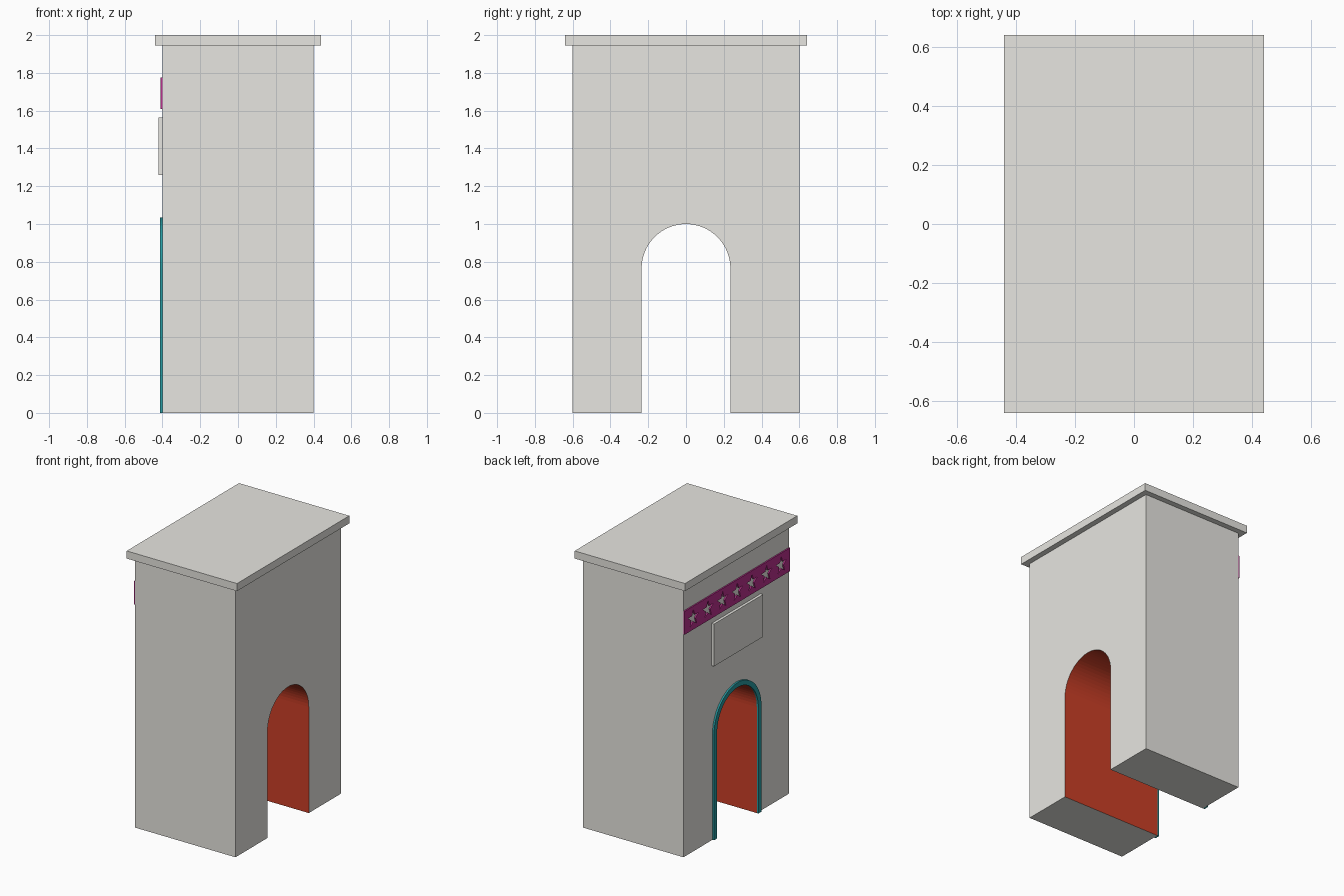
import bpy, bmesh
from math import sin, cos, pi

if "Cube" in bpy.data.objects:
    bpy.data.objects.remove(bpy.data.objects["Cube"])


def material(name, rgb):
    m = bpy.data.materials.new(name)
    m.diffuse_color = (*rgb, 1)
    m.use_nodes = True
    m.node_tree.nodes["Principled BSDF"].inputs["Base Color"].default_value = m.diffuse_color
    return m


def prism(name, loops, x0, x1, mat=None):
    """Extrude closed (y, z) outlines from x0 to x1; extra loops are holes."""
    bm = bmesh.new()
    edges = []
    for loop in loops:
        vs = [bm.verts.new((x0, y, z)) for y, z in loop]
        if len(loops) == 1:
            bm.faces.new(vs)
        else:
            edges += [bm.edges.new((a, b)) for a, b in zip(vs, vs[1:] + vs[:1])]
    if edges:
        bmesh.ops.triangle_fill(bm, use_beauty=True, edges=edges, normal=(-1, 0, 0))
    ext = bmesh.ops.extrude_face_region(bm, geom=bm.faces[:])
    moved = [g for g in ext["geom"] if isinstance(g, bmesh.types.BMVert)]
    bmesh.ops.translate(bm, verts=moved, vec=(x1 - x0, 0, 0))
    bmesh.ops.recalc_face_normals(bm, faces=bm.faces[:])
    me = bpy.data.meshes.new(name)
    bm.to_mesh(me)
    bm.free()
    ob = bpy.data.objects.new(name, me)
    bpy.context.collection.objects.link(ob)
    if mat:
        me.materials.append(mat)
    return ob


def rect(y, z0, z1):
    return [(-y, z0), (y, z0), (y, z1), (-y, z1)]


def arch(r, spring=0.765, n=32):
    """Round-headed opening from the +y foot over to the -y foot."""
    top = [(r * cos(pi * i / n), spring + r * sin(pi * i / n)) for i in range(n + 1)]
    return [(r, 0)] + top + [(-r, 0)]


def star(cy, cz, r):
    return [(cy + q * sin(pi * i / 5), cz + q * cos(pi * i / 5))
            for i in range(10) for q in [r if i % 2 == 0 else r * 0.4]]


grey = material("stone", (0.8, 0.79, 0.75))
red = material("passage_red", (0.6, 0.05, 0.02))
teal = material("trim_teal", (0.02, 0.33, 0.36))
magenta = material("band_magenta", (0.5, 0.03, 0.27))

# Tower body with an arched passage, red on the inside
R = 0.235
outline = [(-0.6, 0), (-0.6, 1.945), (0.6, 1.945), (0.6, 0)] + arch(R)
body = prism("tower_body", [outline], -0.4, 0.4, grey)
body.data.materials.append(red)
for f in body.data.polygons:
    if abs(f.normal.x) < 0.5 and abs(f.center.y) < R + 0.01 and f.center.z < 1.1:
        f.material_index = 1

# Overhanging roof slab
prism("roof_slab", [rect(0.64, 1.945, 2.0)], -0.44, 0.44, grey)

# Raised trim around the arch on the left face
prism("arch_trim", [arch(R + 0.035) + arch(R)[::-1]], -0.413, -0.4, teal)

# Blank sign panel
prism("sign_panel", [rect(0.28, 1.26, 1.565)], -0.42, -0.4, grey)

# Decorative band with a row of star cut-outs
stars = [star(0.167 * i, 1.69, 0.063) for i in range(-3, 4)]
prism("star_band", [rect(0.6, 1.608, 1.776)] + stars, -0.41, -0.4, magenta)
